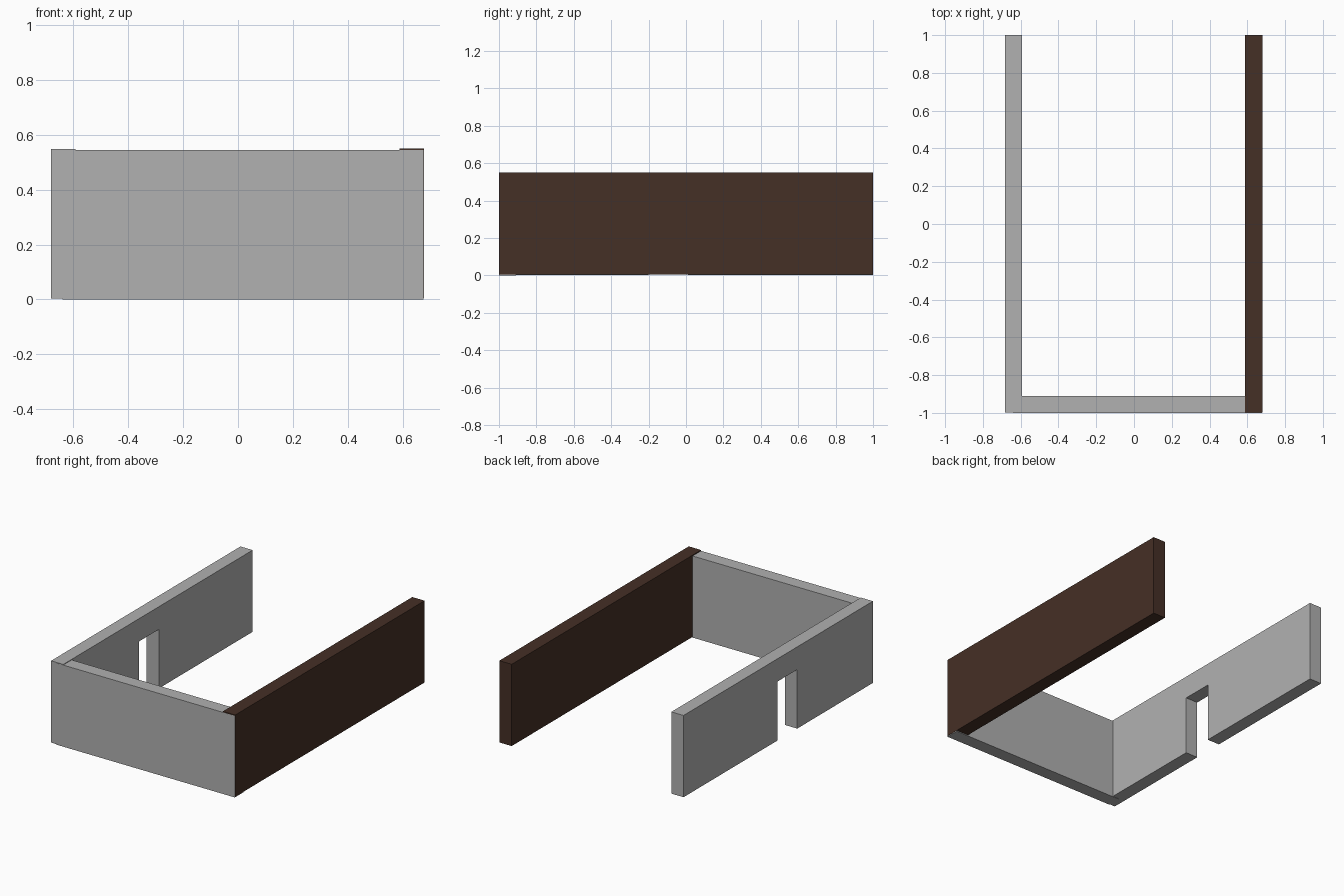
import bpy, bmesh

if "Cube" in bpy.data.objects:
    bpy.data.objects.remove(bpy.data.objects["Cube"])

def material(name, rgb):
    m = bpy.data.materials.new(name)
    m.diffuse_color = (*rgb, 1.0)
    m.use_nodes = True
    m.node_tree.nodes["Principled BSDF"].inputs["Base Color"].default_value = m.diffuse_color
    return m

GREY = material("grey plaster", (0.44, 0.44, 0.44))
BROWN = material("dark brown wood", (0.060, 0.029, 0.019))

def wall(name, profile, x0, x1, mat):
    """Extrude a (y, z) outline from x0 to x1."""
    bm = bmesh.new()
    face = bm.faces.new([bm.verts.new((x0, y, z)) for y, z in profile])
    ext = bmesh.ops.extrude_face_region(bm, geom=[face])
    verts = [g for g in ext["geom"] if isinstance(g, bmesh.types.BMVert)]
    bmesh.ops.translate(bm, verts=verts, vec=(x1 - x0, 0, 0))
    bmesh.ops.recalc_face_normals(bm, faces=bm.faces)
    me = bpy.data.meshes.new(name)
    bm.to_mesh(me)
    bm.free()
    me.materials.append(mat)
    ob = bpy.data.objects.new(name, me)
    bpy.context.collection.objects.link(ob)
    return ob

def rect(y0, y1, z0, z1):
    return [(y0, z0), (y1, z0), (y1, z1), (y0, z1)]

# left wall with a doorway notched into its outline
wall("left_wall_with_doorway",
     [(-0.999, 0.003), (-0.20, 0.003), (-0.20, 0.397), (0.01, 0.397),
      (0.01, 0.003), (1.0, 0.003), (1.0, 0.549), (-0.999, 0.549)],
     -0.682, -0.592, GREY)

# front wall, slightly lower than the side walls
wall("front_wall", rect(-1.0, -0.91, 0.0, 0.545), -0.64, 0.677, GREY)

# brown right wall
wall("right_wall", rect(-0.999, 1.0, 0.005, 0.551), 0.588, 0.679, BROWN)
